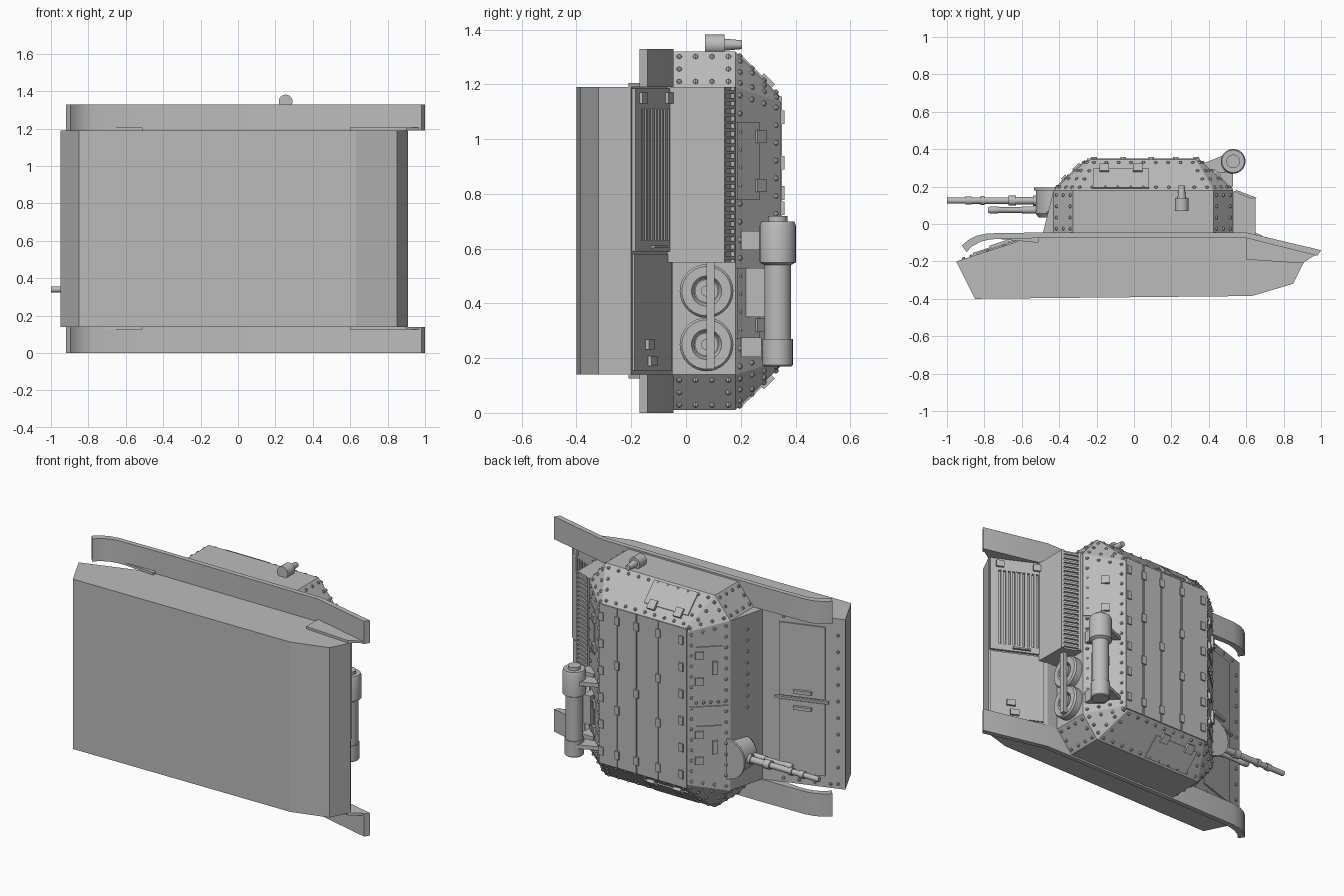
import bpy, bmesh, math
from mathutils import Vector

cube = bpy.data.objects.get("Cube")
if cube:
    bpy.data.objects.remove(cube, do_unlink=True)

grey = bpy.data.materials.new("armour_grey")
grey.use_nodes = True
grey.diffuse_color = (0.5, 0.5, 0.5, 1)
shader = grey.node_tree.nodes["Principled BSDF"]
shader.inputs["Base Color"].default_value = (0.5, 0.5, 0.5, 1)
shader.inputs["Roughness"].default_value = 0.8


def finish(name, bm, smooth=False):
    bmesh.ops.recalc_face_normals(bm, faces=bm.faces[:])
    me = bpy.data.meshes.new(name)
    bm.to_mesh(me)
    bm.free()
    me.materials.append(grey)
    if smooth:
        me.polygons.foreach_set("use_smooth", [True] * len(me.polygons))
        me.set_sharp_from_angle(angle=math.radians(35))
    ob = bpy.data.objects.new(name, me)
    bpy.context.collection.objects.link(ob)
    return ob


def prism(name, pts, lo, hi, axis="z", smooth=False):
    """Extrude an outline: (x, y) along z, or (z, y) along x."""
    bm = bmesh.new()
    place = (lambda a, b, c: (a, b, c)) if axis == "z" else (lambda a, b, c: (c, b, a))
    ends = [[bm.verts.new(place(a, b, c)) for a, b in pts] for c in (lo, hi)]
    bm.faces.new(ends[0])
    bm.faces.new(ends[1])
    for i in range(len(pts)):
        j = (i + 1) % len(pts)
        bm.faces.new((ends[0][i], ends[0][j], ends[1][j], ends[1][i]))
    return finish(name, bm, smooth)


def box(name, x, y, z):
    return prism(name, [(x[0], y[0]), (x[1], y[0]), (x[1], y[1]), (x[0], y[1])], z[0], z[1])


def plate(name, line, s0, s1, lo, hi, t, axis="z"):
    """Thin slab lying on a sloped line, between two fractions of it."""
    a, b = Vector(line[0]), Vector(line[1])
    d = (b - a).normalized()
    n = Vector((-d.y, d.x))
    if n.y < 0:
        n = -n
    p, q = a.lerp(b, s0), a.lerp(b, s1)
    return prism(name, [p - n * 0.01, q - n * 0.01, q + n * t, p + n * t], lo, hi, axis)


def lathe(name, base, direction, profile, seg=24):
    """Turn (radius, distance) points around an axis."""
    bm = bmesh.new()
    d = Vector(direction).normalized()
    u = d.orthogonal().normalized()
    v = d.cross(u)
    rings = []
    for r, h in profile:
        rings.append([bm.verts.new(Vector(base) + d * h + r * (
            u * math.cos(math.tau * i / seg) + v * math.sin(math.tau * i / seg))) for i in range(seg)])
    for r0, r1 in zip(rings, rings[1:]):
        for i in range(seg):
            j = (i + 1) % seg
            bm.faces.new((r0[i], r0[j], r1[j], r1[i]))
    bm.faces.new(rings[0])
    bm.faces.new(rings[-1])
    return finish(name, bm, True)


MID = 0.665
rivets = bmesh.new()


def rivet(p):
    ret = bmesh.ops.create_uvsphere(rivets, u_segments=8, v_segments=5, radius=0.01)
    bmesh.ops.translate(rivets, verts=ret["verts"], vec=p)


def rivet_row(a, b, step=0.065):
    a, b = Vector(a), Vector(b)
    n = max(1, round((b - a).length / step))
    for i in range(n):
        rivet(a.lerp(b, i / n))


def rivet_border(corners, margin=0.025):
    corners = [Vector(c) for c in corners]
    inset = []
    for i, c in enumerate(corners):
        e = (corners[i - 1] - c).normalized() + (corners[(i + 1) % len(corners)] - c).normalized()
        inset.append(c + e * margin)
    for i, c in enumerate(inset):
        rivet_row(c, inset[(i + 1) % len(inset)])


# Lower hull
deck = ((0.6, -0.05), (0.91, -0.2))
glacis = ((-0.95, -0.2), (-0.49, -0.05))
prism("lower_hull", [glacis[0], (-0.85, -0.4), (0.63, -0.385), (0.85, -0.32),
                     deck[1], deck[0], glacis[1]], 0.14, 1.19)

# Fenders with gussets on both sides
fender = [(-0.92, -0.115), (-0.885, -0.085), (-0.84, -0.062), (-0.78, -0.05), (-0.48, -0.045),
          (0.6, -0.045), (1.0, -0.14), (0.98, -0.17), (0.6, -0.075), (-0.5, -0.075),
          (-0.77, -0.082), (-0.82, -0.095), (-0.865, -0.118), (-0.895, -0.15)]
for side, lo, hi, inner in (("right", 0, 0.14, 0.125), ("left", 1.19, 1.33, 1.19)):
    prism(side + "_fender", fender, lo, hi, smooth=True)
    prism(side + "_rear_gusset", [(0.6, -0.07), (0.6, -0.19), (0.9, -0.21), (0.97, -0.165)], inner, inner + 0.015)
    prism(side + "_front_gusset", [(-0.78, -0.075), (-0.51, -0.1), (-0.51, -0.07)], inner, inner + 0.015)


# Upper hull: chamfered body and sloped roof
def octagon(x0, x1, z0, z1, dx, dz, y):
    return [Vector(p) for p in ((x0 + dx, y, z0), (x1 - dx, y, z0), (x1, y, z0 + dz), (x1, y, z1 - dz),
                                (x1 - dx, y, z1), (x0 + dx, y, z1), (x0, y, z1 - dz), (x0, y, z0 + dz))]


low = octagon(-0.43, 0.53, 0.01, 1.32, 0.105, 0.13, -0.05)
mid = octagon(-0.43, 0.53, 0.01, 1.32, 0.105, 0.13, 0.18)
top = octagon(-0.25, 0.35, 0.17, 1.155, 0.02, 0.02, 0.345)
bm = bmesh.new()
for p in low + mid + top:
    bm.verts.new(p)
bmesh.ops.convex_hull(bm, input=bm.verts[:])
bmesh.ops.dissolve_limit(bm, angle_limit=0.01, verts=bm.verts[:], edges=bm.edges[:])
finish("upper_hull", bm)
prism("front_plate", [(-0.49, -0.06), (-0.43, 0.18), (-0.4, 0.18), (-0.4, -0.06)], 0.14, 1.19)
for i in range(8):
    j = (i + 1) % 8
    rivet_border((mid[i], mid[j], top[j], top[i]))
    if i % 2:
        rivet_border((low[i], low[j], mid[j], mid[i]))

# Roof plates and hinges
roof = ((-0.25, 0.345), (0.35, 0.345))
for a, b in ((0, 0.31), (0.325, 0.56), (0.575, 0.78), (0.795, 1)):
    plate("roof_plate", roof, a, b, 0.17, 1.155, 0.006)
for s, count in ((0.06, 6), (0.32, 4), (0.57, 3), (0.79, 4), (0.97, 6)):
    for i in range(count):
        z = 0.25 + i * 0.83 / (count - 1)
        plate("roof_hinge", roof, s - 0.025, s + 0.025, z - 0.025, z + 0.025, 0.014)

# Front slope: vision ports, latches and centre seam
front = ((-0.43, 0.18), (-0.25, 0.345))
plate("front_seam", front, 0.05, 0.95, MID - 0.006, MID + 0.006, 0.006)
rivet_row((-0.41, 0.2, MID + 0.03), (-0.26, 0.34, MID + 0.03), 0.04)
for z in (0.42, 0.91):
    plate("vision_flap", front, 0.2, 0.8, z - 0.13, z + 0.13, 0.006)
    for dz in (-0.08, 0.08):
        plate("flap_hinge", front, 0.62, 0.82, z + dz - 0.022, z + dz + 0.022, 0.016)
    plate("vision_port", front, 0.3, 0.42, z - 0.04, z + 0.04, 0.02)

# Side hatches on both slopes
for line in (((1.32, 0.18), (1.155, 0.345)), ((0.01, 0.18), (0.17, 0.345))):
    plate("side_hatch", line, 0.06, 0.68, -0.22, 0.08, 0.007, "x")
    for x in (-0.16, 0.02):
        plate("side_hatch_hinge", line, 0.56, 0.8, x - 0.025, x + 0.025, 0.018, "x")

# Rear slope hatches
rear = ((0.53, 0.18), (0.35, 0.345))
for a, b in ((0.27, 0.53), (0.78, 1.06)):
    plate("rear_hatch", rear, 0.02, 0.52, a, b, 0.006)
    for z in (a + 0.05, b - 0.05):
        plate("rear_hatch_hinge", rear, 0.42, 0.62, z - 0.024, z + 0.024, 0.016)

# Glacis doors, latch bar, handles and rivets
for a, b in ((0.21, 0.655), (0.68, 1.13)):
    plate("glacis_door", glacis, 0.24, 0.8, a, b, 0.008)
plate("glacis_latch", glacis, 0.2, 0.85, MID - 0.005, MID + 0.009, 0.016)
for z in (MID - 0.05, MID + 0.05):
    plate("glacis_handle", glacis, 0.4, 0.62, z - 0.01, z + 0.01, 0.025)
rivet_row((-0.91, -0.185, 0.17), (-0.91, -0.185, 1.19), 0.1)
for z in (0.165, 1.165):
    rivet_row((-0.87, -0.172, z), (-0.52, -0.058, z), 0.09)
rivet_row((-0.46, 0.06, 0.62), (-0.46, 0.06, 1.17), 0.07)

# Gun, lower tube and rounded mount
GZ = 0.34
lathe("gun_mount", (-0.42, 0.035, GZ), (0, 1, 0), [(0.09, 0), (0.105, 0.02), (0.105, 0.15)], 32)
lathe("mount_cap", (-0.41, 0.18, GZ), (0, 1, 0), [(0.125, 0), (0.125, 0.015)], 32)
lathe("gun_barrel", (-1, 0.125, GZ), (1, 0, 0),
      [(0.016, 0), (0.016, 0.1), (0.022, 0.1), (0.022, 0.13), (0.017, 0.13), (0.017, 0.18),
       (0.024, 0.18), (0.024, 0.2), (0.018, 0.2), (0.018, 0.33), (0.027, 0.33), (0.027, 0.37),
       (0.02, 0.37), (0.02, 0.46), (0.028, 0.46), (0.028, 0.55)], 16)
lathe("lower_tube", (-0.78, 0.075, GZ), (1, 0, 0),
      [(0.014, 0), (0.019, 0.01), (0.019, 0.05), (0.015, 0.06), (0.015, 0.18),
       (0.019, 0.18), (0.019, 0.3)], 16)

# Air intake box with louvres
slope = ((0.65, 0.13), (0.53, 0.175))
prism("intake_box", [(0.5, -0.07), (0.65, -0.07), slope[0], slope[1], (0.5, 0.175)], 0.55, 1.19)
for a, b in ((0, 0.12), (0.78, 0.9)):
    plate("louvre_rail", slope, a, b, 0.55, 1.19, 0.012)
for i in range(23):
    z = 0.56 + i * 0.0275
    plate("louvre", slope, 0.1, 0.8, z, z + 0.012, 0.012)

# Rear deck: grille frame, bars and access door
for s0, s1, a, b in ((0, 0.16, 0.59, 1.185), (0.84, 0.98, 0.59, 1.185),
                     (0.16, 0.84, 0.59, 0.63), (0.16, 0.84, 1.11, 1.185)):
    plate("grille_frame", deck, s0, s1, a, b, 0.014)
for i in range(8):
    s = 0.19 + i * 0.08
    plate("grille_bar", deck, s, s + 0.045, 0.62, 1.12, 0.012)
plate("access_door", deck, 0.06, 0.97, 0.155, 0.58, 0.008)
for z in (0.19, 0.25):
    plate("door_hinge", deck, 0.3 + z, 0.45 + z, z - 0.018, z + 0.018, 0.022)
for z in (1.13, 1.165):
    plate("grille_hinge", deck, 0.12 + (z - 1.13) * 18, 0.25 + (z - 1.13) * 18, 1.13, 1.17, 0.026)
plate("grille_handle", deck, 0.3, 0.6, 0.602, 0.612, 0.03)

# Stowed wheels and strap
for z in (0.25, 0.445):
    lathe("stowed_wheel", (0.52, 0.075, z), (1, 0, 0),
          [(0.09, 0), (0.098, 0.01), (0.098, 0.05), (0.09, 0.06), (0.055, 0.06), (0.045, 0.04),
           (0.042, 0.04), (0.042, 0.062), (0.02, 0.062), (0.02, 0.075)], 32)
box("wheel_strap", (0.585, 0.61), (0.075, 0.105), (0.16, 0.55))

# Exhaust silencer with brackets
lathe("silencer", (0.53, 0.335, 0.17), (0, 0, 1),
      [(0.05, 0), (0.055, 0.005), (0.055, 0.1), (0.049, 0.1), (0.049, 0.37), (0.066, 0.38),
       (0.066, 0.515), (0.06, 0.53), (0.036, 0.53), (0.036, 0.55)], 32)
for z in (0.24, 0.63):
    prism("silencer_strut", [(0.36, 0.32), (0.46, 0.36), (0.52, 0.385), (0.52, 0.29), (0.43, 0.26)], z - 0.012, z + 0.012)
    box("silencer_bracket", (0.44, 0.53), (0.2, 0.275), (z - 0.035, z + 0.035))
box("silencer_shield", (0.45, 0.5), (0.22, 0.29), (0.35, 0.53))

# Side lamp
lathe("side_lamp", (0.255, 0.07, 1.345), (0, 1, 0),
      [(0.037, 0), (0.037, 0.07), (0.022, 0.07), (0.016, 0.135)], 16)

finish("rivets", rivets, True)
